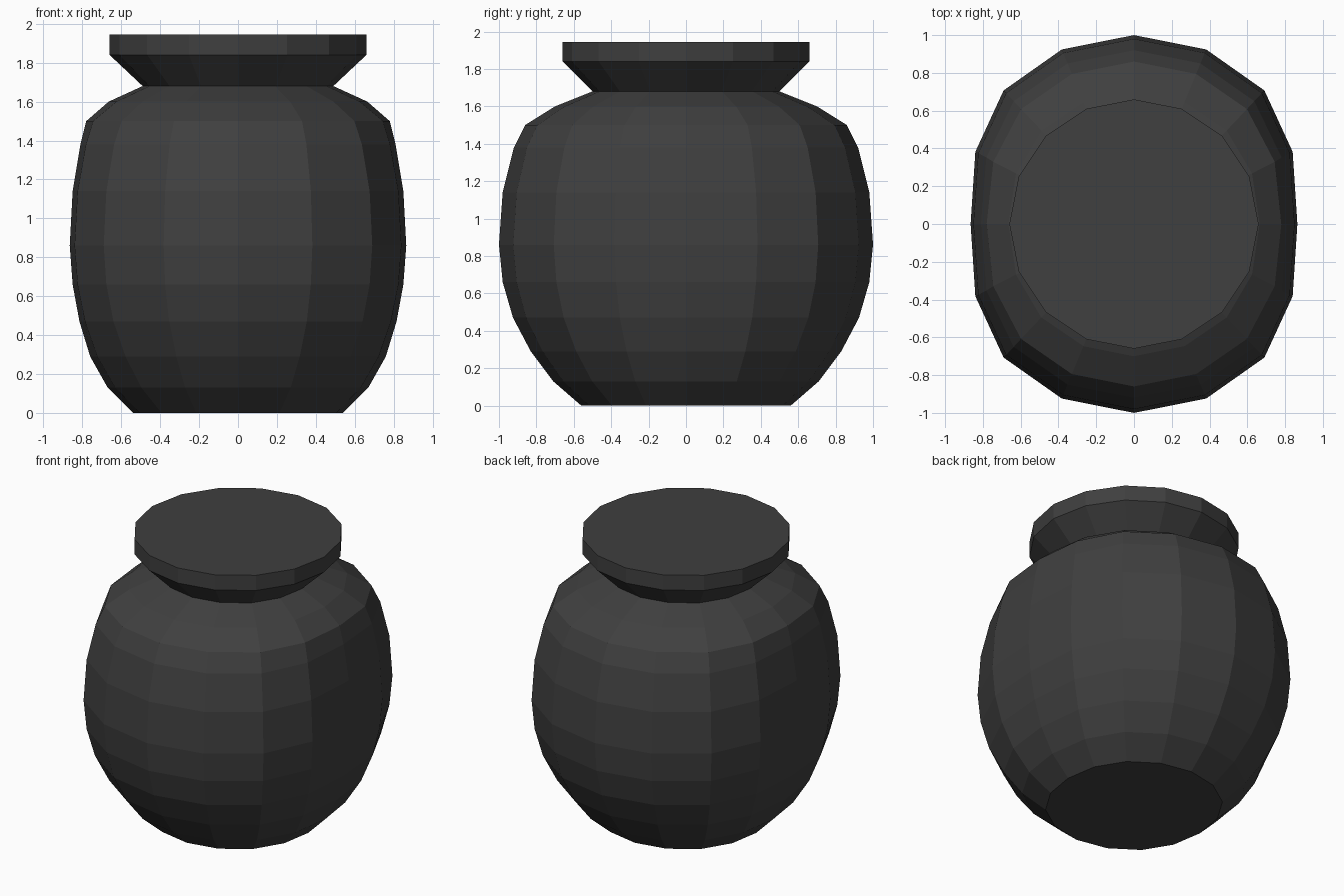
import bpy, bmesh
from math import cos, sin, pi

if "Cube" in bpy.data.objects:
    bpy.data.objects.remove(bpy.data.objects["Cube"])

SIDES = 16
# Rings: height, half-width in x, half-depth in y
PROFILE = [
    (0.00, 0.54, 0.56), (0.13, 0.67, 0.71), (0.29, 0.76, 0.83),
    (0.47, 0.815, 0.925), (0.66, 0.85, 0.98), (0.86, 0.865, 1.00),
    (1.14, 0.85, 0.98), (1.38, 0.81, 0.92), (1.50, 0.78, 0.86),
    (1.60, 0.665, 0.70), (1.68, 0.49, 0.50), (1.84, 0.66, 0.66),
    (1.945, 0.66, 0.66),
]


def ring_points(z, rx, ry):
    # Round ring whose left and right sides are pressed flatter
    for i in range(SIDES):
        c, s = cos(2 * pi * i / SIDES), sin(2 * pi * i / SIDES)
        yield (ry * c - (ry - rx) * c * abs(c) ** 5, ry * s, z)


# Pot with flattened sides, pinched neck and flared closed rim
bm = bmesh.new()
rings = [[bm.verts.new(p) for p in ring_points(*row)] for row in PROFILE]
for low, high in zip(rings, rings[1:]):
    for i in range(SIDES):
        j = (i + 1) % SIDES
        bm.faces.new((low[i], low[j], high[j], high[i]))
bm.faces.new(rings[0][::-1])
bm.faces.new(rings[-1])
bmesh.ops.recalc_face_normals(bm, faces=bm.faces)
mesh = bpy.data.meshes.new("pot")
bm.to_mesh(mesh)
bm.free()
pot = bpy.data.objects.new("pot", mesh)
bpy.context.collection.objects.link(pot)

# Dark glaze
glaze = bpy.data.materials.new("dark_glaze")
glaze.diffuse_color = (0.05, 0.05, 0.05, 1)
glaze.use_nodes = True
glaze.node_tree.nodes["Principled BSDF"].inputs["Base Color"].default_value = glaze.diffuse_color
mesh.materials.append(glaze)
